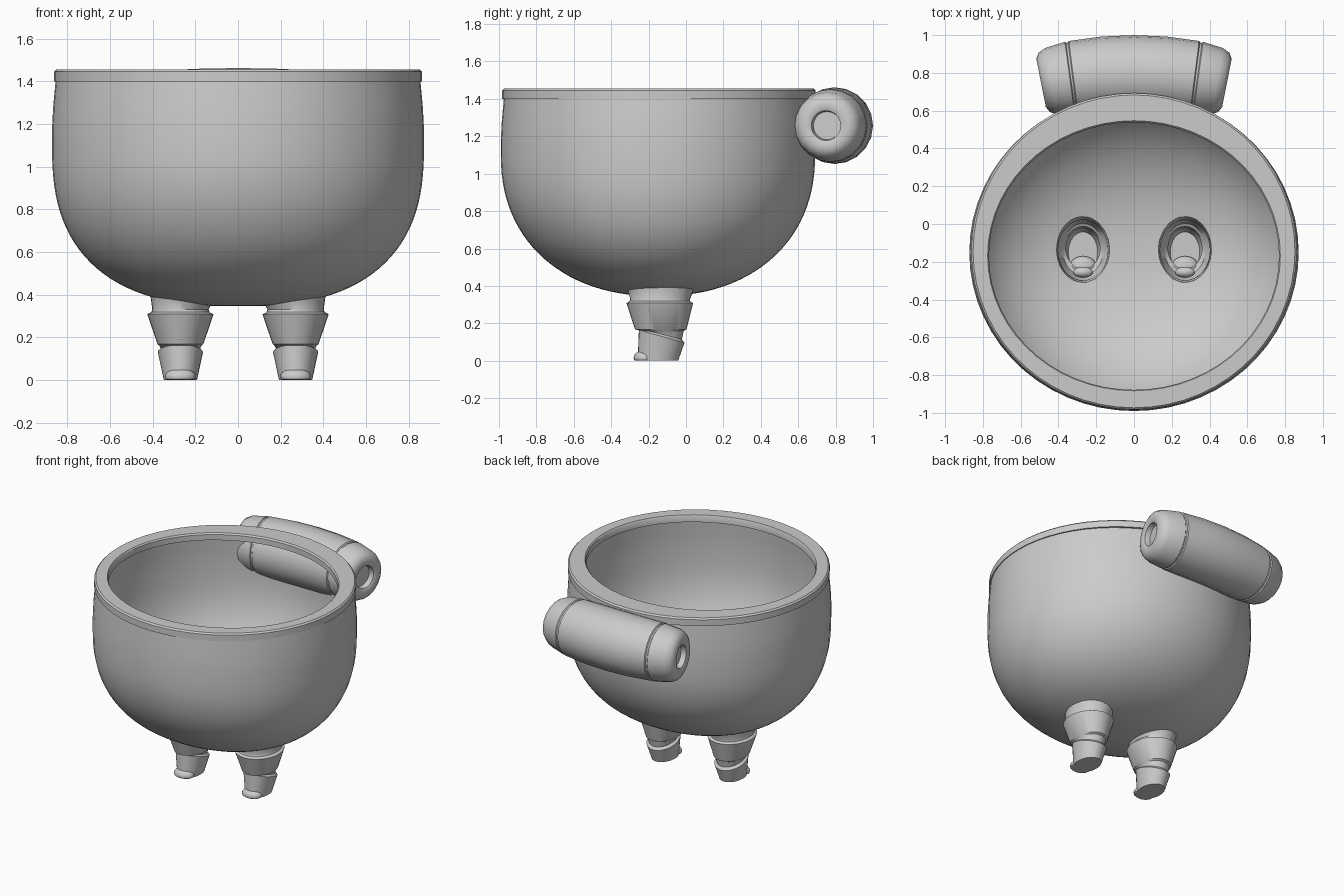
import bpy, bmesh
from math import sin, cos, pi, atan2, atan, radians, sqrt

if "Cube" in bpy.data.objects:
    bpy.data.objects.remove(bpy.data.objects["Cube"])

CY = -0.15          # bowl centre in y
RX, RY = 0.872, 0.84


def finish(bm, name, angle=35):
    me = bpy.data.meshes.new(name)
    bm.to_mesh(me)
    bm.free()
    ob = bpy.data.objects.new(name, me)
    bpy.context.collection.objects.link(ob)
    bpy.ops.object.select_all(action='DESELECT')
    ob.select_set(True)
    bpy.context.view_layer.objects.active = ob
    bpy.ops.object.shade_smooth_by_angle(angle=radians(angle))
    return ob


def loft(rings, cap_start=False, cap_end=False, loop=False):
    bm = bmesh.new()
    vs = [[bm.verts.new(p) for p in r] for r in rings]
    n = len(vs[0])
    pairs = list(zip(vs, vs[1:])) + ([(vs[-1], vs[0])] if loop else [])
    for a, b in pairs:
        for i in range(n):
            j = (i + 1) % n
            bm.faces.new((a[i], a[j], b[j], b[i]))
    if cap_start:
        bm.faces.new(vs[0][::-1])
    if cap_end:
        bm.faces.new(vs[-1])
    bmesh.ops.recalc_face_normals(bm, faces=bm.faces)
    return bm


def ellipse(cx, cy, rx, ry, z, n, tilt=0.0):
    return [(cx + rx * cos(2 * pi * i / n), cy + ry * sin(2 * pi * i / n),
             z + tilt * ry * sin(2 * pi * i / n)) for i in range(n)]


def power(a):
    return 2.2 + 0.35 * cos(a) ** 2


def bowl_z(x, y):
    u, v = x / RX, (y - CY) / RY
    n = power(atan2(v, u))
    t = min(1, sqrt(u * u + v * v))
    return 1.1 - 0.755 * (1 - t ** n) ** (1 / n)


# Bowl shell: superelliptic underside with nearly straight upper wall
N, rings = 60, []
for k in range(1, 29):
    th = pi / 2 * k / 28
    ring = []
    for i in range(N):
        a = 2 * pi * i / N
        t = sin(th) ** (2 / power(a))
        z = 1.1 - 0.755 * max(0, cos(th)) ** (2 / power(a))
        ring.append((RX * t * cos(a), CY + RY * t * sin(a), z))
    rings.append(ring)
for s, z in ((1.0, 1.18), (0.994, 1.28), (0.98, 1.41)):
    rings.append(ellipse(0, CY, RX * s, RY * s, z, N))
bm = loft(rings, cap_start=True)

# Leg openings in the bowl, with edges snapped to clean ellipses
LX, LY, HX, HY = 0.27, -0.135, 0.14, 0.175


def hole_d(p):
    return sqrt(((abs(p.x) - LX) / HX) ** 2 + ((p.y - LY) / HY) ** 2)


bmesh.ops.delete(bm, geom=[f for f in bm.faces if len(f.verts) == 4
                           and f.calc_center_median().z < 0.6
                           and hole_d(f.calc_center_median()) < 1], context='FACES')
for v in bm.verts:
    if v.is_boundary and v.co.z < 0.6:
        d, sx = hole_d(v.co), (1 if v.co.x > 0 else -1)
        x = sx * (LX + (abs(v.co.x) - LX) / d)
        y = LY + (v.co.y - LY) / d
        v.co = (x, y, bowl_z(x, y))
finish(bm, "bowl", 60)

# Rim band: wider at the back than at the front
rim = [ellipse(0, cy, rx, ry, z, N) for cy, rx, ry, z in (
    (-0.145, 0.862, 0.838, 1.40), (-0.145, 0.862, 0.838, 1.445),
    (-0.145, 0.852, 0.828, 1.455), (-0.168, 0.775, 0.715, 1.455),
    (-0.17, 0.768, 0.708, 1.445), (-0.17, 0.768, 0.708, 1.405))]
finish(loft(rim, loop=True), "rim")

# Legs: hollow, two stacked tapered cuffs each, with toe bumps
for sx, side in ((-1, "left"), (1, "right")):
    cx = sx * LX
    top = [(x, y, bowl_z(x, y)) for x, y, _ in ellipse(cx, LY, HX, HY, 0, 32)]
    leg = [top] + [ellipse(cx, cy, rx, ry, z, 32, t) for cy, rx, ry, z, t in (
        (-0.138, 0.132, 0.160, 0.330, 0),
        (-0.14, 0.136, 0.162, 0.318, 0),
        (-0.14, 0.155, 0.178, 0.308, 0),
        (-0.135, 0.108, 0.138, 0.168, 0),
        (-0.130, 0.098, 0.118, 0.160, 0),
        (-0.130, 0.090, 0.108, 0.142, -0.25),
        (-0.130, 0.106, 0.122, 0.130, -0.28),
        (-0.150, 0.078, 0.108, 0.0, 0))]
    finish(loft(leg, cap_end=True), side + "_leg")
    for name, y, z, r in (("upper_bump", -0.255, 0.203, (0.052, 0.028, 0.03)),
                          ("toe", -0.225, 0.015, (0.072, 0.055, 0.04))):
        bm = bmesh.new()
        bmesh.ops.create_uvsphere(bm, u_segments=20, v_segments=12, radius=1)
        for v in bm.verts:
            v.co = (cx + v.co.x * r[0], y + v.co.y * r[1], max(0, z + v.co.z * r[2]))
        finish(bm, side + "_" + name)

# Handle: gently bent barrel at the back with grooved ends and recessed holes
half = [(0.45, 0.075), (0.485, 0.08), (0.492, 0.095), (0.492, 0.13), (0.475, 0.16),
        (0.44, 0.178), (0.34, 0.194), (0.335, 0.188), (0.325, 0.188), (0.32, 0.196),
        (0.16, 0.203)]
barrel = [(-s, r) for s, r in half] + [(0, 0.205)] + half[::-1]
rings = []
for s, r in barrel:
    m = atan(-0.4 * s)
    rings.append([(s - r * cos(a) * sin(m), 0.795 - 0.2 * s * s + r * cos(a) * cos(m),
                   1.257 + r * sin(a)) for a in (2 * pi * i / 20 for i in range(20))])
finish(loft(rings, True, True), "handle", 40)
